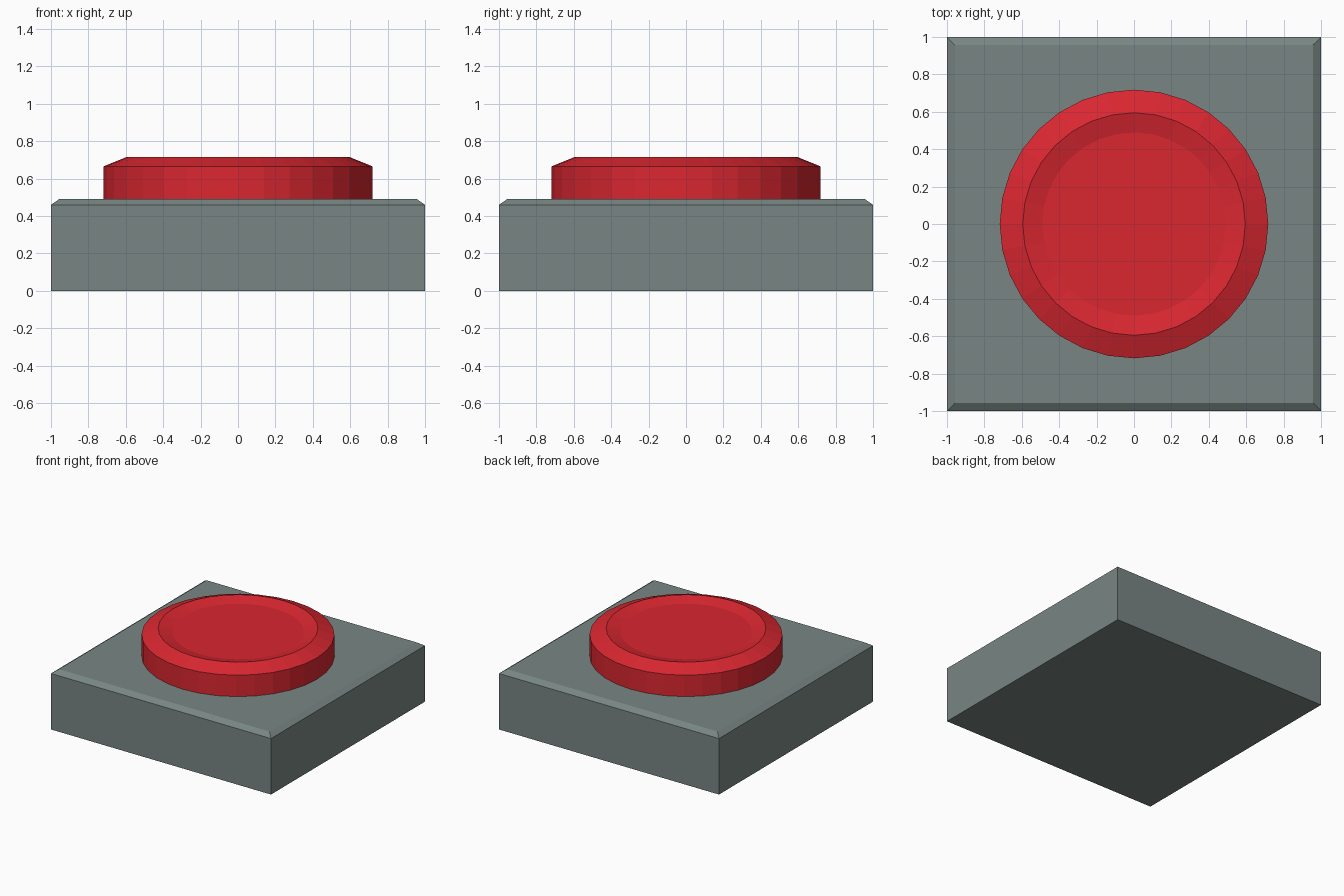
import bpy, bmesh
from math import cos, sin, tau

if "Cube" in bpy.data.objects:
    bpy.data.objects.remove(bpy.data.objects["Cube"])


def material(name, rgb):
    m = bpy.data.materials.new(name)
    m.diffuse_color = (*rgb, 1)
    m.use_nodes = True
    m.node_tree.nodes["Principled BSDF"].inputs["Base Color"].default_value = m.diffuse_color
    return m


def stacked(name, sides, rings, mat, turn=0.0):
    """Closed solid from (radius, z) rings with flat caps at both ends."""
    bm = bmesh.new()
    loops = [[bm.verts.new((r * cos(tau * i / sides + turn),
                            r * sin(tau * i / sides + turn), z))
              for i in range(sides)] for r, z in rings]
    for a, b in zip(loops, loops[1:]):
        for i in range(sides):
            j = (i + 1) % sides
            bm.faces.new((a[i], a[j], b[j], b[i]))
    bm.faces.new(loops[0][::-1])
    bm.faces.new(loops[-1])
    mesh = bpy.data.meshes.new(name)
    bm.to_mesh(mesh)
    bm.free()
    mesh.materials.append(mat)
    obj = bpy.data.objects.new(name, mesh)
    bpy.context.collection.objects.link(obj)
    return obj


grey = material("grey_green", (0.19, 0.24, 0.23))
red = material("red", (0.70, 0.02, 0.03))

# Square base with a chamfered top rim (half widths turned into corner radii)
k = 2 ** 0.5
stacked("base", 4, [(k, 0), (k, 0.46), (0.957 * k, 0.49)], grey, tau / 8)

# Round push button: side wall, sloped shoulder, shallow dished top
stacked("button", 32, [(0.718, 0.49), (0.718, 0.666), (0.595, 0.716),
                       (0.49, 0.69)], red)
